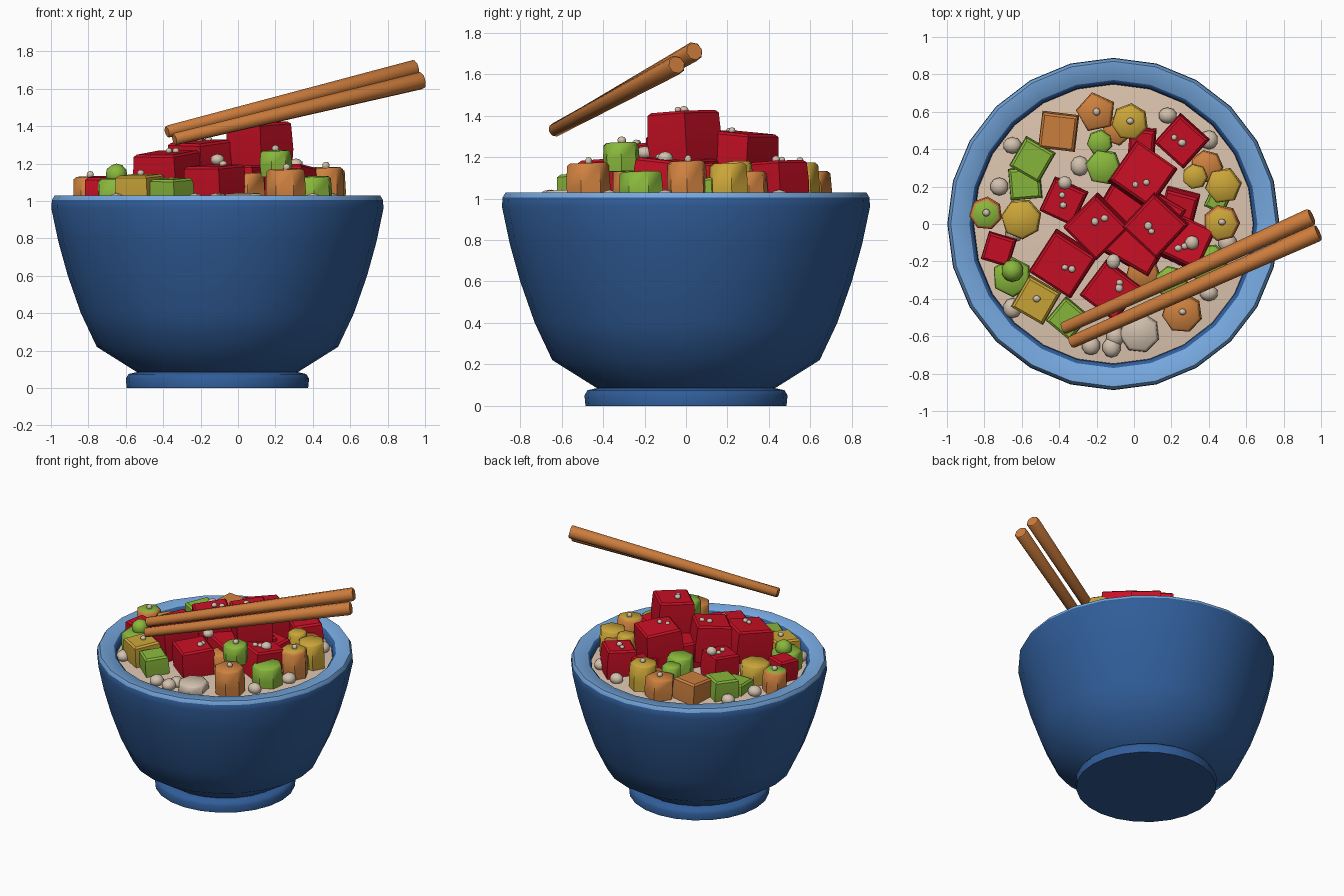
import bpy, bmesh, math, random
from mathutils import Vector, Matrix

random.seed(4)
cube = bpy.data.objects.get("Cube")
if cube:
    bpy.data.objects.remove(cube, do_unlink=True)


def material(name, colour):
    mat = bpy.data.materials.new(name)
    mat.use_nodes = True
    mat.diffuse_color = (*colour, 1)
    mat.node_tree.nodes["Principled BSDF"].inputs["Base Color"].default_value = (*colour, 1)
    return mat


MATS = {
    "blue": material("bowl blue", (0.03, 0.11, 0.32)),
    "rim": material("rim light blue", (0.18, 0.39, 0.73)),
    "rice": material("rice cream", (0.73, 0.56, 0.43)),
    "grain": material("grain beige", (0.64, 0.53, 0.42)),
    "red": material("deep red", (0.58, 0.005, 0.018)),
    "green": material("leaf green", (0.25, 0.48, 0.045)),
    "yellow": material("mustard yellow", (0.60, 0.38, 0.04)),
    "orange": material("carrot orange", (0.62, 0.22, 0.05)),
    "wood": material("chopstick brown", (0.60, 0.20, 0.045)),
}
BOWL_X = -0.11


def finish(bm, name, colours, angle=40):
    bmesh.ops.recalc_face_normals(bm, faces=bm.faces[:])
    mesh = bpy.data.meshes.new(name)
    bm.to_mesh(mesh)
    bm.free()
    for colour in colours:
        mesh.materials.append(MATS[colour])
    obj = bpy.data.objects.new(name, mesh)
    bpy.context.collection.objects.link(obj)
    bpy.ops.object.select_all(action="DESELECT")
    obj.select_set(True)
    bpy.context.view_layer.objects.active = obj
    bpy.ops.object.shade_smooth_by_angle(angle=math.radians(angle))
    return obj


def lathe(bm, profile, sides, turn=0, cap_start=True, cap_end=True):
    """Stack rings of (radius, height) around z and return the wall faces per band."""
    rings = []
    for radius, height in profile:
        angles = [math.tau * i / sides + turn for i in range(sides)]
        rings.append([bm.verts.new((radius * math.cos(a), radius * math.sin(a), height)) for a in angles])
    bands = []
    for low, high in zip(rings, rings[1:]):
        bands.append([bm.faces.new((low[i], low[(i + 1) % sides], high[(i + 1) % sides], high[i]))
                      for i in range(sides)])
    if cap_start:
        bm.faces.new(rings[0][::-1])
    if cap_end:
        bm.faces.new(rings[-1])
    return bands


# Bowl with foot, flared wall and pale rim
profile = [(0.485, 0), (0.49, 0.05), (0.475, 0.075), (0.43, 0.085), (0.645, 0.22), (0.73, 0.4),
           (0.80, 0.6), (0.85, 0.78), (0.888, 0.96), (0.885, 1.005), (0.87, 1.03),
           (0.77, 1.02), (0.75, 1.0), (0.745, 0.9)]
bm = bmesh.new()
bands = lathe(bm, profile, 24, cap_end=False)
for band in bands[9:11]:
    for face in band:
        face.material_index = 1
bowl = finish(bm, "bowl", ["blue", "rim"], 62)
bowl.location.x = BOWL_X

# Rice bed, gently domed
bm = bmesh.new()
lathe(bm, [(0.747, 0.97), (0.6, 0.985), (0.3, 1.0)], 24, cap_start=False)
rice = finish(bm, "rice_bed", ["rice"])
rice.location.x = BOWL_X


def grain(name, place, radius, squash=0.85):
    bm = bmesh.new()
    bmesh.ops.create_icosphere(bm, subdivisions=2, radius=radius)
    obj = finish(bm, name, ["grain"], 60)
    obj.location = place
    obj.scale = (1, random.uniform(0.85, 1.1), squash)


def chunk(name, x, y, low, high, radius, sides, side, top=None, turn=0.0, tilt=0.0):
    """Bulging, softly bevelled prism; sizes are in hundredths."""
    x, y, low, high, radius = (v / 100 for v in (x, y, low, high, radius))
    tall = high - low
    bm = bmesh.new()
    lathe(bm, [(radius * 0.93, 0), (radius, tall * 0.45), (radius * 0.95, tall)], sides, math.radians(turn))
    edges = [e for e in bm.edges if all(v.co.z > tall * 0.9 for v in e.verts)]
    bmesh.ops.bevel(bm, geom=edges, offset=0.012, segments=1, affect="EDGES")
    bm.normal_update()
    for face in bm.faces:
        face.material_index = 1 if face.normal.z > 0.9 else 0
    obj = finish(bm, name, [side, top or side], 50 if sides > 4 else 35)
    obj.location = (x, y, low)
    obj.rotation_euler = (math.radians(tilt), math.radians(-tilt * 0.6), 0)


# Red cubes, heaped in the middle: x, y, base, top, half diagonal, turn, tilt
red_cubes = [
    (12, 0, 115, 142, 18, 2, 3), (4, 25, 105, 132, 19, 10, -4), (-19, 0, 105, 132, 18, 0, 5),
    (-37, -20, 102, 126, 19, 12, 5), (-12, -35, 97, 119, 17, 8, 3), (27, -11, 97, 119, 17, 20, -5),
    (26, 45, 97, 118, 15, 3, 3), (-37, 13, 97, 118, 14, 20, 4), (-72, -13, 97, 113, 11, 28, 3),
    (25, 10, 97, 116, 13, 30, 8), (5, 45, 97, 115, 10, 40, 6), (0, 0, 95, 119, 30, 15, 0),
]
for i, (x, y, low, high, half, turn, tilt) in enumerate(red_cubes):
    chunk(f"red_cube_{i}", x, y, low, high, half, 4, "red", turn=turn, tilt=tilt)
    if i < 8:
        for _ in range(2):
            dx, dy = random.uniform(-0.05, 0.05), random.uniform(-0.05, 0.05)
            grain("cube_grain", (x / 100 + dx, y / 100 + dy, high / 100 + 0.008), random.uniform(0.014, 0.022))

# Diced vegetables: side colour, top colour, sides, x, y, top, radius
diced = [
    ("green", "green", 7, 20, -31, 127, 9), ("green", "green", 7, 40, -21, 113, 11),
    ("orange", "orange", 7, 26, -47, 117, 11), ("orange", "yellow", 7, 47, 1, 118, 10),
    ("yellow", "yellow", 6, 48, 21, 117, 10), ("yellow", "yellow", 7, -2, 55, 117, 10),
    ("orange", "orange", 5, -20, 60, 113, 11), ("yellow", "yellow", 7, -60, 3, 113, 11),
    ("orange", "green", 7, -79, 6, 113, 9), ("green", "green", 6, -65, -28, 112, 11),
    ("green", "green", 6, -16, 31, 117, 10), ("green", "green", 7, -18, 44, 115, 7),
    ("orange", "orange", 7, 39, 31, 113, 9), ("orange", "orange", 6, -9, 50, 110, 8),
    ("grain", "grain", 7, 3, -58, 104, 11), ("yellow", "yellow", 7, 33, 26, 118, 7),
    ("orange", "orange", 5, 5, -25, 115, 10),
]
for i, (side, top, sides, x, y, high, radius) in enumerate(diced):
    low = 113 if high > 120 else 95
    chunk(f"{side}_dice_{i}", x, y, low, high, radius, sides, side, top, turn=i * 17, tilt=2)
    if i < 11 and i % 3 != 1:
        grain("dice_grain", (x / 100, y / 100, high / 100 + 0.01), 0.02, 1)

# Square-cut vegetables: colour, x, y, top, half diagonal, turn
squares = [
    ("green", -54, 35, 112, 13, 15), ("orange", -40, 50, 113, 14, 38), ("green", -58, 22, 106, 12, 50),
    ("yellow", -52, -40, 114, 14, 15), ("green", -35, -50, 112, 12, 5), ("green", 45, 13, 110, 8, 20),
]
for i, (colour, x, y, high, half, turn) in enumerate(squares):
    chunk(f"{colour}_square_{i}", x, y, 95, high, half, 4, colour, turn=turn, tilt=3)
    if i == 3:
        grain("square_grain", (x / 100, y / 100, high / 100 + 0.01), 0.02)

# Round pea on a green piece
bm = bmesh.new()
bmesh.ops.create_icosphere(bm, subdivisions=2, radius=0.06)
pea = finish(bm, "pea", ["green"], 60)
pea.location = (-0.65, -0.25, 1.14)

# Loose rice lumps lying on the bed: x, y in hundredths
lumps = [(-65, 42), (-72, 20), (18, 58), (40, 45), (-29, 31), (-65, -45), (-23, -65),
         (-12, -66), (40, -37), (-64, -5), (-10, -60), (50, -10)]
for x, y in lumps:
    grain("rice_lump", (x / 100, y / 100, 1.0), 0.05)
for x, y, z in [(-0.37, 0.22, 1.22), (-0.11, -0.20, 1.22), (0.31, -0.10, 1.195)]:
    grain("rice_lump_high", (x, y, z), 0.038)


# Chopsticks, tapering towards the tip
def chopstick(name, tip, end):
    tip, end = Vector(tip), Vector(end)
    bm = bmesh.new()
    length = (end - tip).length
    lathe(bm, [(0.028, 0), (0.034, 0.008), (0.048, length - 0.01), (0.042, length)], 8, 0.2)
    turn = (end - tip).to_track_quat("Z", "Y").to_matrix().to_4x4()
    bmesh.ops.transform(bm, matrix=Matrix.Translation(tip) @ turn, verts=bm.verts[:])
    finish(bm, name, ["wood"], 50)


chopstick("chopstick_back", (-0.38, -0.56, 1.37), (0.95, 0.04, 1.71))
chopstick("chopstick_front", (-0.34, -0.635, 1.33), (0.985, -0.045, 1.645))
